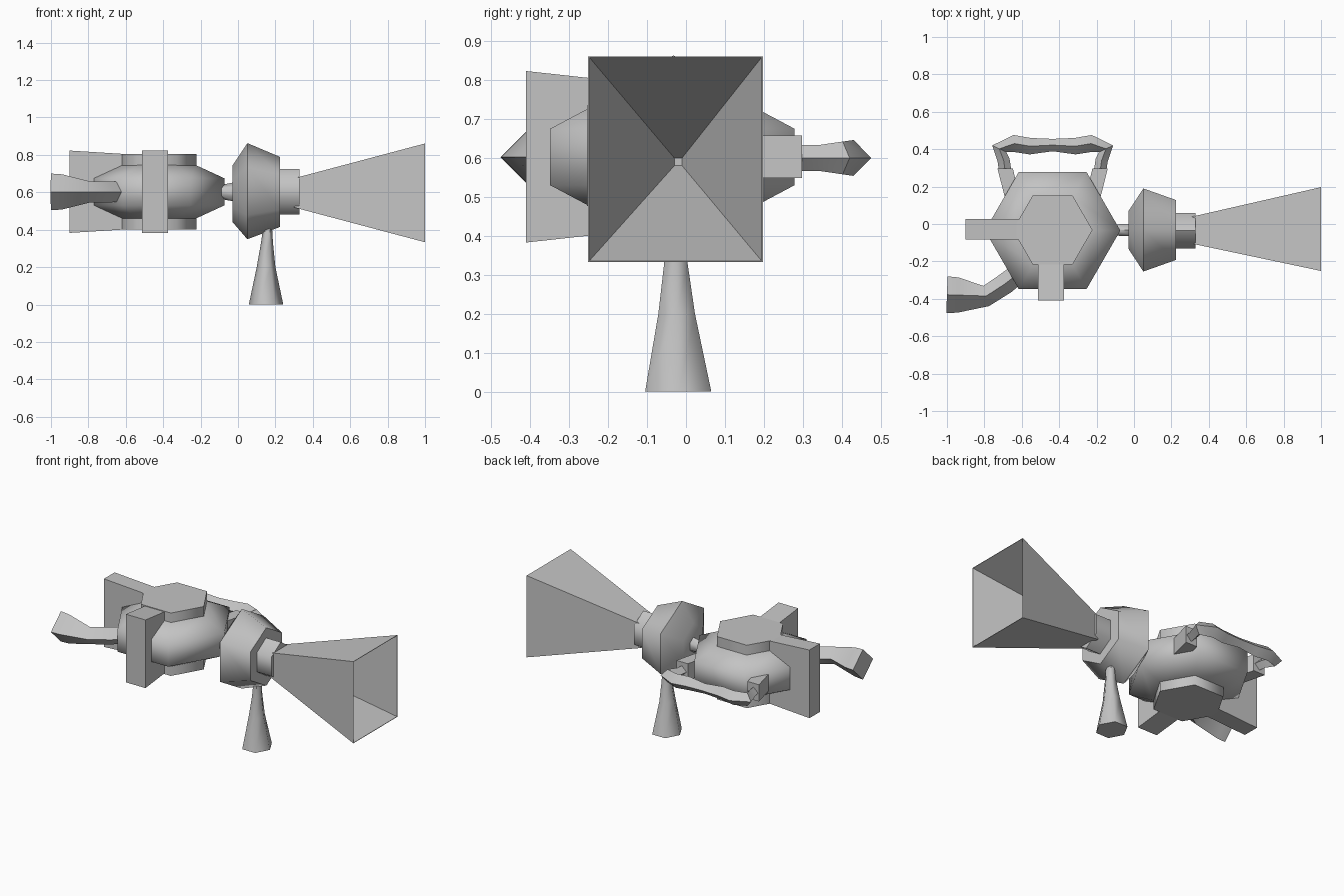
import bpy, bmesh, math
from mathutils import Vector

if "Cube" in bpy.data.objects:
    bpy.data.objects.remove(bpy.data.objects["Cube"])

grey = bpy.data.materials.new("plain grey")
grey.diffuse_color = (0.55, 0.55, 0.55, 1)
grey.use_nodes = True
grey.node_tree.nodes["Principled BSDF"].inputs["Base Color"].default_value = grey.diffuse_color
AXES = {'X': (Vector((0, 1, 0)), Vector((0, 0, 1))),
        'Y': (Vector((1, 0, 0)), Vector((0, 0, 1))),
        'Z': (Vector((1, 0, 0)), Vector((0, 1, 0)))}


def ring(c, u, v, ru, rv, n, phase=0.0):
    c = Vector(c)
    return [c + u * ru * math.cos(a) + v * rv * math.sin(a)
            for a in (phase + 2 * math.pi * i / n for i in range(n))]


def loft(name, rings):
    """Skin a list of equal-length rings and cap both ends."""
    bm = bmesh.new()
    vs = [[bm.verts.new(p) for p in r] for r in rings]
    n = len(vs[0])
    for a, b in zip(vs, vs[1:]):
        for i in range(n):
            j = (i + 1) % n
            bm.faces.new((a[i], a[j], b[j], b[i]))
    bm.faces.new(vs[0])
    bm.faces.new(vs[-1])
    bmesh.ops.recalc_face_normals(bm, faces=bm.faces)
    me = bpy.data.meshes.new(name)
    bm.to_mesh(me)
    bm.free()
    me.materials.append(grey)
    ob = bpy.data.objects.new(name, me)
    bpy.context.collection.objects.link(ob)
    bpy.ops.object.select_all(action='DESELECT')
    ob.select_set(True)
    bpy.context.view_layer.objects.active = ob
    bpy.ops.object.shade_smooth_by_angle(angle=math.radians(62))
    return ob


def prism(name, axis, sections, n=6, phase=0.0):
    """Sections are (centre, half size u, half size v)."""
    u, v = AXES[axis]
    return loft(name, [ring(c, u, v, a, b, n, phase) for c, a, b in sections])


def block(name, axis, sections):
    """Rectangular version of prism."""
    s = math.sqrt(2)
    return prism(name, axis, [(c, a * s, b * s) for c, a, b in sections], 4, math.pi / 4)


def tube(name, path, z):
    """Diamond tube along (x, y, radius) points at height z."""
    up = Vector((0, 0, 1))
    pts = [Vector((x, y, z)) for x, y, r in path]
    rings = []
    for i, p in enumerate(pts):
        d = Vector((0, 0, 0))
        if i > 0:
            d += (p - pts[i - 1]).normalized()
        if i < len(pts) - 1:
            d += (pts[i + 1] - p).normalized()
        r = path[i][2]
        rings.append(ring(p, up.cross(d.normalized()), up, r, r, 4))
    return loft(name, rings)


YC, ZC, TX = -0.032, 0.603, -0.435
R6 = 2 / math.sqrt(3)
PH = math.pi / 2          # hexagon corners point up and down

# flared square horn with hollow mouth
block("horn", 'X', [((0.30, -0.033, 0.597), 0.07, 0.078), ((1.0, -0.027, 0.597), 0.224, 0.264),
                    ((1.0, -0.027, 0.597), 0.221, 0.261), ((0.37, -0.02, 0.59), 0.01, 0.01)])

# collar and bulb behind the horn
prism("collar", 'X', [((x, -0.035, ZC), 0.095 * R6, 0.122) for x in (0.2, 0.33)], 6, PH)
prism("bulb", 'X', [((-0.03, YC, 0.592), 0.10 * R6, 0.15),
                    ((0.05, YC, 0.606), 0.222 * R6, 0.257),
                    ((0.225, YC, 0.602), 0.16 * R6, 0.187)], 6, PH)

# grip
prism("grip", 'Z', [((0.15, -0.02, 0), 0.092, 0.085 * R6), ((0.15, -0.024, 0.2), 0.05, 0.047 * R6),
                    ((0.155, -0.026, 0.33), 0.032, 0.03 * R6), ((0.16, -0.028, 0.45), 0.02, 0.024 * R6)])

# short link between tank and bulb
prism("link", 'X', [((-0.15, YC, 0.602), 0.03, 0.03), ((-0.09, YC, 0.602), 0.035, 0.038),
                    ((0.0, YC, 0.602), 0.04, 0.055)], 6, PH)

# hexagonal tank with raised caps
prism("tank", 'Z', [((TX, -0.035, z), r, r) for z, r in
                    ((0.46, 0.21), (0.53, 0.362), (0.675, 0.362), (0.745, 0.21))])
prism("tank_caps", 'Z', [((TX, -0.032, z), 0.213, 0.213) for z in (0.4, 0.806)])

# tapered fins at the front and the left of the tank
block("front_fin", 'Y', [((-0.444, -0.41, ZC), 0.07, 0.22), ((-0.444, -0.1, ZC), 0.07, 0.186)])
block("left_fin", 'X', [((-0.9, -0.028, ZC), 0.054, 0.22), ((-0.5, -0.028, ZC), 0.054, 0.195)])

# flared side pipe
tube("side_pipe", [(-0.55, -0.21, 0.05), (-0.69, -0.32, 0.056), (-0.79, -0.385, 0.056),
                   (-0.94, -0.38, 0.094), (-1.0, -0.378, 0.098)], 0.602)

# rear handle: two posts and a bent bar
for side, s in (("left", -1), ("right", 1)):
    block(side + "_handle_post", 'Y', [((TX + s * 0.21, 0.12, ZC), 0.04, 0.054),
                                       ((TX + s * 0.254, 0.298, ZC), 0.041, 0.054)])
half = [(0.25, 0.26, 0.033), (0.262, 0.34, 0.033), (0.285, 0.402, 0.042),
        (0.205, 0.43, 0.046), (0.12, 0.416, 0.044)]
path = [(TX - x, y, r) for x, y, r in half] + [(TX, 0.422, 0.033)]
path += [(TX + x, y, r) for x, y, r in reversed(half)]
tube("rear_handle", path, 0.6)
